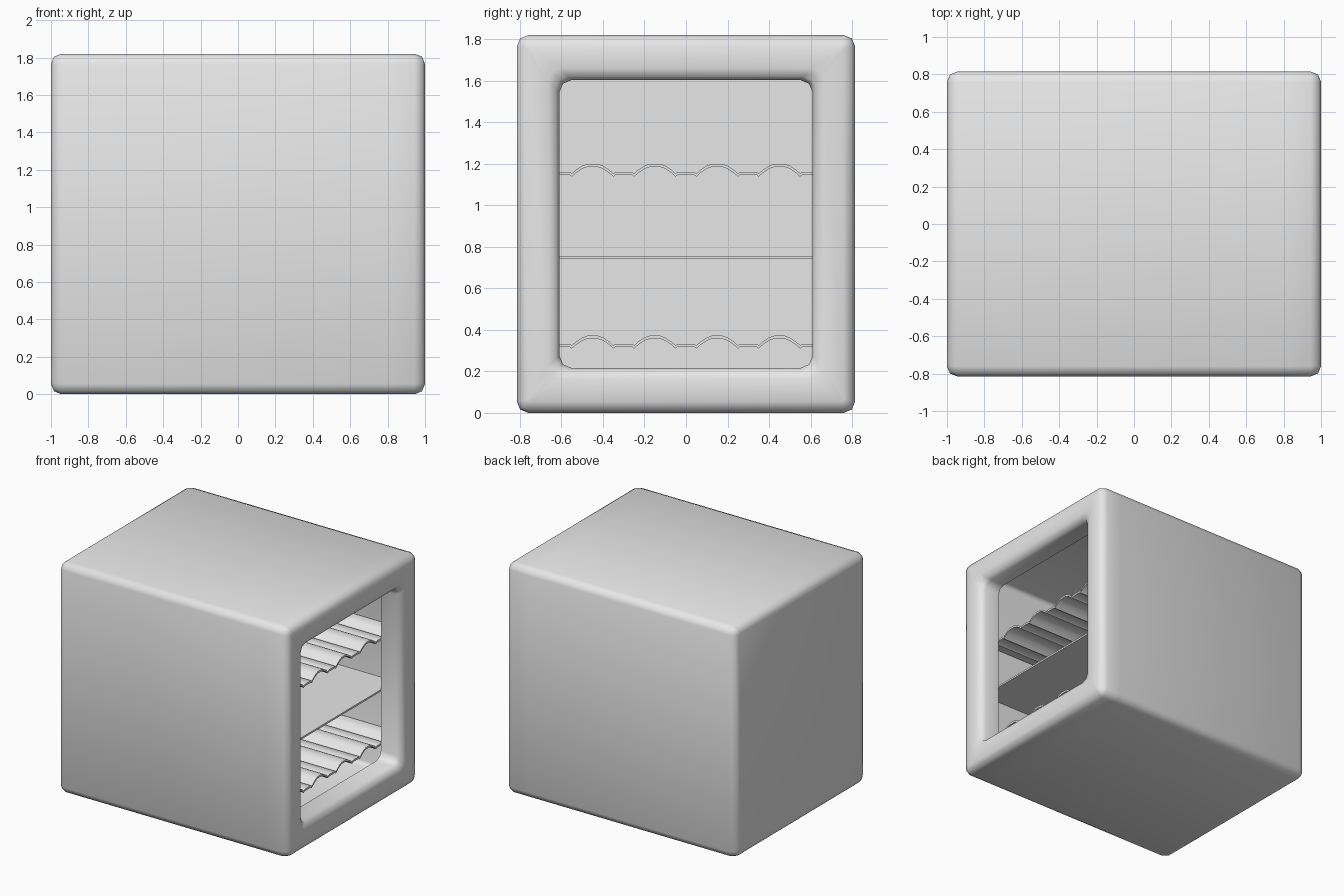
import bpy, bmesh, math

if "Cube" in bpy.data.objects:
    bpy.data.objects.remove(bpy.data.objects["Cube"])

grey = bpy.data.materials.new("light grey")
grey.diffuse_color = (0.8, 0.8, 0.8, 1)
grey.use_nodes = True
grey.node_tree.nodes["Principled BSDF"].inputs["Base Color"].default_value = grey.diffuse_color

MID = 0.91          # height of the cabinet centre


def rounded_loop(bm, x, half_y, half_z, r, mid=MID, seg=2):
    """Rounded rectangle of vertices in the plane at x."""
    verts = []
    for k, (sy, sz) in enumerate([(1, 1), (-1, 1), (-1, -1), (1, -1)]):
        for i in range(seg + 1):
            a = math.pi / 2 * (k + i / seg)
            verts.append(bm.verts.new((x,
                                       sy * (half_y - r) + r * math.cos(a),
                                       mid + sz * (half_z - r) + r * math.sin(a))))
    return verts


def finish(name, bm, angle=50):
    bmesh.ops.recalc_face_normals(bm, faces=bm.faces)
    mesh = bpy.data.meshes.new(name)
    bm.to_mesh(mesh)
    bm.free()
    mesh.materials.append(grey)
    ob = bpy.data.objects.new(name, mesh)
    bpy.context.collection.objects.link(ob)
    bpy.ops.object.select_all(action='DESELECT')
    ob.select_set(True)
    bpy.context.view_layer.objects.active = ob
    bpy.ops.object.shade_smooth_by_angle(angle=math.radians(angle))
    return ob


def skin(name, sections, closed):
    """Join successive rounded rectangles; closed makes a ring, otherwise cap the ends."""
    bm = bmesh.new()
    loops = [rounded_loop(bm, *s) for s in sections]
    pairs = list(zip(loops, loops[1:]))
    if closed:
        pairs.append((loops[-1], loops[0]))
    for a, b in pairs:
        n = len(a)
        for i in range(n):
            bm.faces.new((a[i], a[(i + 1) % n], b[(i + 1) % n], b[i]))
    if not closed:
        bm.faces.new(loops[0])
        bm.faces.new(loops[-1])
    return finish(name, bm)


# Hollow cabinet, open towards +x, with rounded rear edges
W, H = 0.815, 0.91
skin("cabinet", [
    (-1.0, W - .055, H - .055, .01),
    (-.984, W - .016, H - .016, .04),
    (-.945, W, H, .055),
    (.82, W, H, .055),
    (.82, W - .03, H - .03, .03),
    (-.97, W - .03, H - .03, .03)], False)

# Door frame: rounded outside and inside edges around the opening
w, h = 0.61, 0.694
skin("door_frame", [
    (.82, W, H, .055),
    (.945, W, H, .055),
    (.984, W - .016, H - .016, .04),
    (1.0, W - .055, H - .055, .01),
    (1.0, w + .055, h + .055, .06),
    (.984, w + .016, h + .016, .06),
    (.945, w, h, .06),
    (.82, w, h, .06)], True)


def shelf(name, profile, thick, x0=-.97, x1=.82):
    """Extrude a (y, z) line along the cabinet depth."""
    bm = bmesh.new()
    rows = [[bm.verts.new((x, y, z + t)) for y, z in profile]
            for x, t in ((x0, 0), (x1, 0), (x1, thick), (x0, thick))]
    for k in range(4):
        a, b = rows[k], rows[(k + 1) % 4]
        for i in range(len(profile) - 1):
            bm.faces.new((a[i], a[i + 1], b[i + 1], b[i]))
    for end in (0, -1):
        bm.faces.new([r[end] for r in rows])
    return finish(name, bm, 45)


# Wavy bottle shelves: narrow ridges between shallow cradles
ridge = [(-.11, .008), (-.08, .018), (-.05, .038), (-.025, .047),
         (.025, .047), (.05, .038), (.08, .018), (.11, .008)]
for name, base in (("lower_bottle_shelf", .31), ("upper_bottle_shelf", 1.138)):
    pts = []
    for c in (-.75, -.45, -.15, .15, .45, .75):
        pts += [(c + dy, base + dz) for dy, dz in ridge]
        pts += [(c + .15 + d, base) for d in (-.08 + .03, .05)]
    pts = [p for p in pts if abs(p[0]) < .785]
    shelf(name, sorted(pts), .015)

# Flat middle shelf
shelf("middle_shelf", [(-.785, .743), (.785, .743)], .014)
